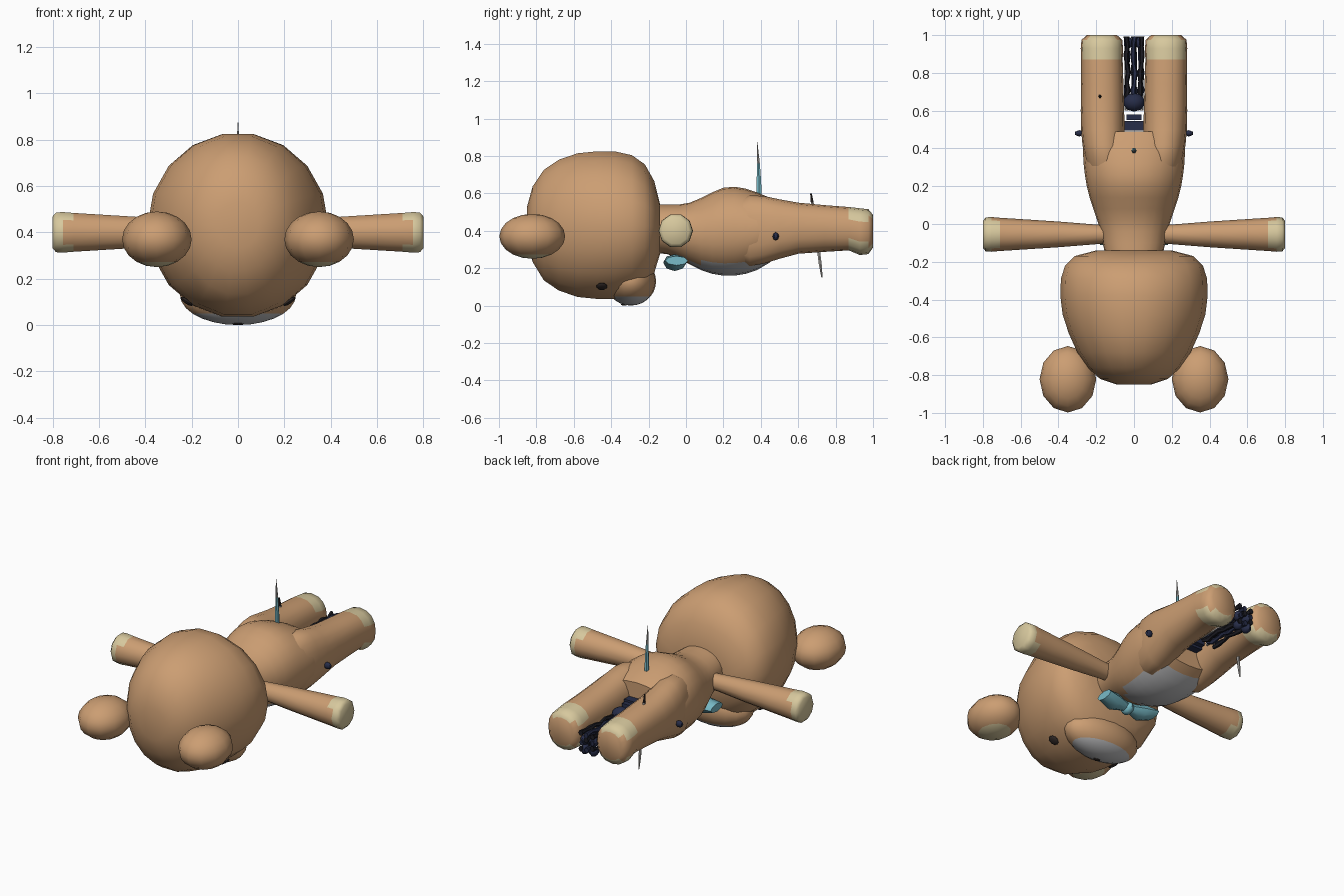
import bpy, bmesh, math, random
from mathutils import Vector, Matrix

cube = bpy.data.objects.get("Cube")
if cube:
    bpy.data.objects.remove(cube, do_unlink=True)


def material(name, r, g, b):
    m = bpy.data.materials.new(name)
    m.use_nodes = True
    m.diffuse_color = (r, g, b, 1)
    bsdf = m.node_tree.nodes["Principled BSDF"]
    bsdf.inputs["Base Color"].default_value = (r, g, b, 1)
    bsdf.inputs["Roughness"].default_value = 0.8
    return m


TAN = material("tan_fur", 0.60, 0.34, 0.17)
CREAM = material("cream_pad", 0.68, 0.58, 0.34)
GREY = material("grey_patch", 0.50, 0.50, 0.51)
CYAN = material("cyan_cloth", 0.19, 0.50, 0.58)
NAVY = material("dark_navy", 0.020, 0.026, 0.065)
BLACK = material("strand_black", 0.012, 0.012, 0.018)
BROWN = material("dark_eye", 0.03, 0.022, 0.02)
SILVER = material("silver", 0.45, 0.43, 0.41)


def finish(name, bm, mats, rule=None, angle=50):
    """Turn a bmesh into a shaded object; rule(centre, normal) picks the second colour."""
    bmesh.ops.recalc_face_normals(bm, faces=bm.faces)
    bm.normal_update()
    if rule:
        for f in bm.faces:
            f.material_index = int(rule(f.calc_center_median(), f.normal))
    me = bpy.data.meshes.new(name)
    bm.to_mesh(me)
    bm.free()
    for m in mats:
        me.materials.append(m)
    ob = bpy.data.objects.new(name, me)
    bpy.context.collection.objects.link(ob)
    bpy.ops.object.select_all(action='DESELECT')
    ob.select_set(True)
    bpy.context.view_layer.objects.active = ob
    bpy.ops.object.shade_smooth_by_angle(angle=math.radians(angle))
    return ob


def loft(name, axis, rings, mats, rule=None, n=12, power=1.0):
    """Skin elliptical rings (position, centre a, centre b, radius a, radius b)."""
    bm = bmesh.new()
    loops = []
    for t, ca, cb, ra, rb in rings:
        loop = []
        for i in range(n):
            c, s = (f(math.tau * i / n) for f in (math.cos, math.sin))
            co = [ca + ra * math.copysign(abs(c) ** power, c),
                  cb + rb * math.copysign(abs(s) ** power, s)]
            co.insert("xyz".index(axis), t)
            loop.append(bm.verts.new(co))
        loops.append(loop)
    for a, b in zip(loops, loops[1:]):
        for i in range(n):
            j = (i + 1) % n
            bm.faces.new((a[i], a[j], b[j], b[i]))
    bm.faces.new(loops[0])
    bm.faces.new(loops[-1])
    return finish(name, bm, mats, rule)


def ball(name, loc, radii, mats, rule=None, seg=12, rings=8, facing=None):
    rot = Vector(facing).to_track_quat('Z', 'Y').to_matrix().to_4x4() if facing else Matrix()
    bm = bmesh.new()
    bmesh.ops.create_uvsphere(
        bm, u_segments=seg, v_segments=rings, radius=1,
        matrix=Matrix.Translation(loc) @ rot @ Matrix.Diagonal((*radii, 1)))
    return finish(name, bm, mats, rule)


def span(y, low, high, rx, cx=0):
    """Ring across y given its bottom and top heights."""
    return (y, cx, (low + high) / 2, rx, (high - low) / 2)


# Head, lying face down with the crown towards the front
loft("head", "y", [
    span(-.85, .33, .53, .09), span(-.82, .23, .64, .18),
    span(-.76, .13, .73, .245), span(-.68, .075, .785, .30),
    span(-.58, .04, .82, .345), span(-.48, .03, .83, .378),
    span(-.38, .03, .83, .39), span(-.29, .045, .81, .387),
    span(-.22, .09, .76, .365), span(-.17, .17, .67, .315),
    span(-.14, .27, .55, .2)], [TAN], n=18)

# Muzzle with grey front and nose
ball("muzzle", (0, -.295, .13), (.25, .135, .13), [TAN, GREY],
     lambda c, n: c.z < .055, seg=20, rings=14)
ball("nose", (0, -.33, .006), (.024, .018, .006), [BROWN], seg=8, rings=6)

# Torso with a grey belly facing down
loft("torso", "y", [
    span(-.15, .28, .54, .155), span(-.1, .275, .54, .165), span(-.04, .25, .54, .175),
    span(.02, .22, .55, .195), span(.08, .19, .575, .215), span(.14, .17, .605, .235),
    span(.2, .16, .63, .25), span(.26, .16, .635, .26), span(.32, .17, .625, .267),
    span(.38, .19, .605, .27), span(.44, .225, .58, .265), span(.49, .26, .555, .25)],
    [TAN, GREY], lambda c, n: c.z < .23 and 0 < c.y < .45, n=24, power=.95)

# Bow under the neck: flared wings and a knot
loft("bow", "x", [
    (-.18, -.05, .24, .06, .025), (-.1, -.06, .23, .062, .045), (-.03, -.06, .23, .035, .03),
    (.03, -.06, .23, .035, .03), (.1, -.06, .23, .062, .045), (.18, -.05, .24, .06, .025)],
    [CYAN], n=8)
ball("bow_knot", (0, -.06, .225), (.035, .045, .04), [CYAN], seg=8, rings=6)

for side, word in ((1, "left"), (-1, "right")):
    # Ears with a flat cream inside
    ball(word + "_ear", (side * .35, -.822, .37), (.15, .176, .12), [TAN, CREAM],
         lambda c, n: n.z < -.86, seg=12, rings=10)
    ball(word + "_eye", (side * .222, -.45, .102), (.03, .032, .01), [BROWN],
         seg=10, rings=6, facing=(side * .57, 0, -.82))

    # Arms with cream paws
    loft(word + "_arm", "x", [
        (side * x, -.055, .4, r, r) for x, r in (
            (.1, .046), (.2, .052), (.4, .068), (.6, .081),
            (.71, .088), (.755, .092), (.785, .09), (.8, .072))],
        [TAN, CREAM],
        lambda c, n: abs(c.x) > .757 or (abs(c.x) > .72 and abs(n.z) > .5), n=10)

    # Legs with cream pads above and below the foot
    loft(word + "_leg", "y", [span(y, lo, hi, r, side * cx) for y, lo, hi, r, cx in (
        (.2, .27, .53, .08, .13), (.34, .21, .59, .11, .15), (.42, .225, .585, .113, .16),
        (.5, .25, .568, .115, .165), (.6, .277, .55, .115, .167), (.74, .287, .537, .112, .168),
        (.87, .295, .527, .11, .17), (.93, .27, .52, .112, .17), (.975, .275, .515, .108, .17),
        (1.0, .31, .485, .08, .17))],
        [TAN, CREAM], lambda c, n: c.y > .88 and abs(n.z) > .42 and abs(n.y) < .95,
        n=16, power=.88)

    # Small beads on the hips
    ball(word + "_hip_bead", (side * .29, .48, .37), (.025, .017, .022), [NAVY], seg=6, rings=4)

# Blade on the back: cyan below, silver point
loft("back_blade", "z", [(.56, 0, .39, .014, .016), (.66, 0, .39, .012, .014),
                         (.76, 0, .387, .008, .009), (.875, 0, .38, .001, .002)],
     [CYAN, SILVER], lambda c, n: c.z > .77, n=6)

# Thin needle through the right leg
loft("needle", "z", [(.15, -.18, .727, .003, .004), (.22, -.18, .718, .008, .009),
                     (.4, -.18, .695, .009, .01), (.55, -.18, .675, .008, .009),
                     (.6, -.18, .668, .004, .005)],
     [SILVER, BROWN], lambda c, n: c.z > .5, n=6)


# Mechanism between the legs: block, joint ball, pale rods and dark strands
def block(name, loc, size, mat):
    bm = bmesh.new()
    bmesh.ops.create_cube(bm, size=1, matrix=Matrix.Translation(loc) @ Matrix.Diagonal((*size, 1)))
    finish(name, bm, [mat], angle=30)


block("hip_block", (0, .52, .41), (.1, .05, .1), NAVY)
block("hip_plate", (0, .565, .41), (.08, .03, .08), NAVY)
ball("joint_ball", (0, .645, .41), (.058, .05, .05), [NAVY], seg=10, rings=8)
for i, x in enumerate((-.04, .04)):
    loft("pale_rod_%d" % i, "y", [(.6, x, .37, .01, .012), (.9, x, .36, .01, .012)],
         [SILVER], n=6)

random.seed(4)
for i in range(9):
    x, z = (i % 3 - 1) * .036, .33 + (i // 3) * .042
    loft("strand_%d" % i, "y", [
        (.66 + k * .0475, x + random.uniform(-.006, .006), z + random.uniform(-.012, .012),
         .010 + .005 * (k % 2), .012 + .006 * (k % 2)) for k in range(8)],
        [NAVY if i % 2 else BLACK], n=6)
for i in range(4):
    ball("strand_tip_%d" % i, ((i % 2 - .5) * .06, .96, .31 + (i // 2) * .06),
         (.028, .036, .03), [NAVY], seg=6, rings=5)
